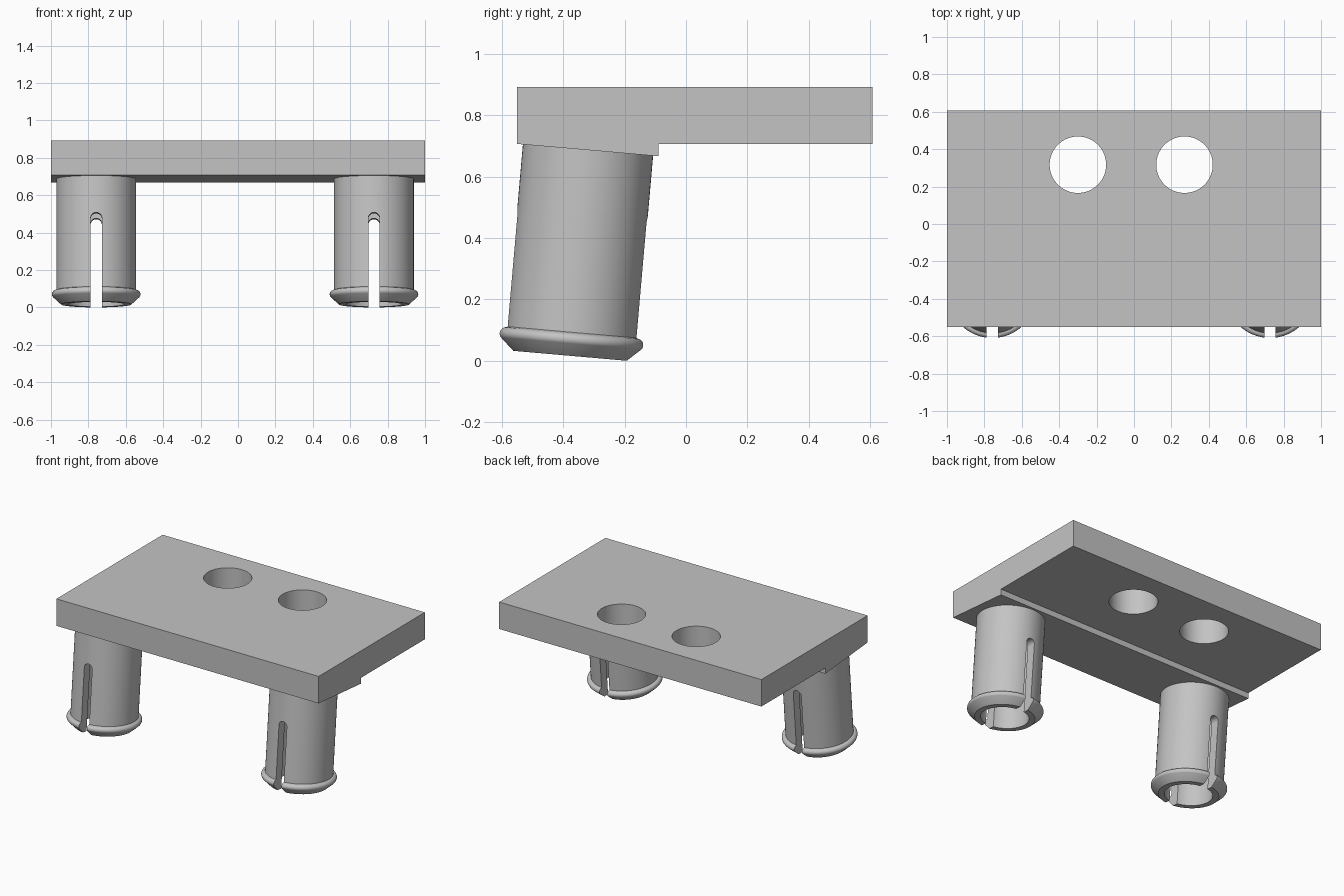
import bpy, bmesh, math
from mathutils import Matrix, Vector

if "Cube" in bpy.data.objects:
    bpy.data.objects.remove(bpy.data.objects["Cube"], do_unlink=True)

grey = bpy.data.materials.new("plain grey")
grey.use_nodes = True
GREY = (0.55, 0.55, 0.55, 1)
grey.diffuse_color = GREY
grey.node_tree.nodes["Principled BSDF"].inputs["Base Color"].default_value = GREY


def make_object(name, bm, matrix=Matrix()):
    bmesh.ops.recalc_face_normals(bm, faces=bm.faces)
    mesh = bpy.data.meshes.new(name)
    bm.to_mesh(mesh)
    bm.free()
    mesh.materials.append(grey)
    obj = bpy.data.objects.new(name, mesh)
    obj.matrix_world = matrix
    bpy.context.collection.objects.link(obj)
    return obj


def extrude_profile(name, points, direction, matrix=Matrix()):
    bm = bmesh.new()
    face = bm.faces.new([bm.verts.new(p) for p in points])
    result = bmesh.ops.extrude_face_region(bm, geom=[face], use_keep_orig=True)
    moved = [v for v in result["geom"] if isinstance(v, bmesh.types.BMVert)]
    bmesh.ops.translate(bm, verts=moved, vec=Vector(direction))
    return make_object(name, bm, matrix)


def lathe(name, profile, matrix, sides=64):
    bm = bmesh.new()
    rings = []
    for i in range(sides):
        a = math.tau * i / sides
        rings.append([bm.verts.new((r * math.cos(a), r * math.sin(a), z)) for r, z in profile])
    n = len(profile)
    for i in range(sides):
        here, there = rings[i], rings[(i + 1) % sides]
        for j in range(n):
            k = (j + 1) % n
            bm.faces.new((here[j], there[j], there[k], here[k]))
    return make_object(name, bm, matrix)


def cut(obj, cutter):
    cutter.hide_render = True
    mod = obj.modifiers.new("cut", 'BOOLEAN')
    mod.operation, mod.solver, mod.object = 'DIFFERENCE', 'EXACT', cutter
    select(obj)
    bpy.ops.object.modifier_apply(modifier=mod.name)
    bpy.data.objects.remove(cutter, do_unlink=True)


def select(obj):
    bpy.ops.object.select_all(action='DESELECT')
    obj.select_set(True)
    bpy.context.view_layer.objects.active = obj


def smooth(obj):
    select(obj)
    bpy.ops.object.shade_smooth_by_angle(angle=math.radians(30))


# Plate with a sloping pad under its front half
side = [(-0.55, 0.893), (-0.55, 0.707), (-0.09, 0.667), (-0.09, 0.707),
        (0.607, 0.707), (0.607, 0.893)]
plate = extrude_profile("plate", [(-1, y, z) for y, z in side], (2, 0, 0))

# Two round through holes
for x in (-0.3, 0.27):
    bm = bmesh.new()
    bmesh.ops.create_cone(bm, cap_ends=True, segments=64, radius1=0.151, radius2=0.151, depth=1)
    cut(plate, make_object("hole_cutter", bm, Matrix.Translation((x, 0.317, 0.8))))
smooth(plate)

# Hollow peg profile: bore, chamfered lip, rounded bead, straight wall
bead = [(0.216 + 0.021 * math.cos(t), 0.054 + 0.021 * math.sin(t))
        for t in [math.radians(d) for d in range(-40, 91, 13)]]
peg_profile = [(0.15, 0), (0.188, 0)] + bead + [(0.213, 0.077), (0.213, 0.685), (0.15, 0.685)]

# Slot outline: straight sides with a rounded top
slot = [(-0.03, -0.5, -0.05), (0.03, -0.5, -0.05)]
slot += [(0.03 * math.cos(math.pi * i / 16), -0.5, 0.445 + 0.03 * math.sin(math.pi * i / 16))
         for i in range(17)]

# Leaning split pegs
lean = Matrix.Rotation(math.radians(-5), 4, 'X')
for name, x in (("right_peg", -0.758), ("left_peg", 0.727)):
    place = Matrix.Translation((x, -0.378, 0.0165)) @ lean
    peg = lathe(name, peg_profile, place)
    cut(peg, extrude_profile("slot_cutter", slot, (0, 1, 0), place))
    smooth(peg)
